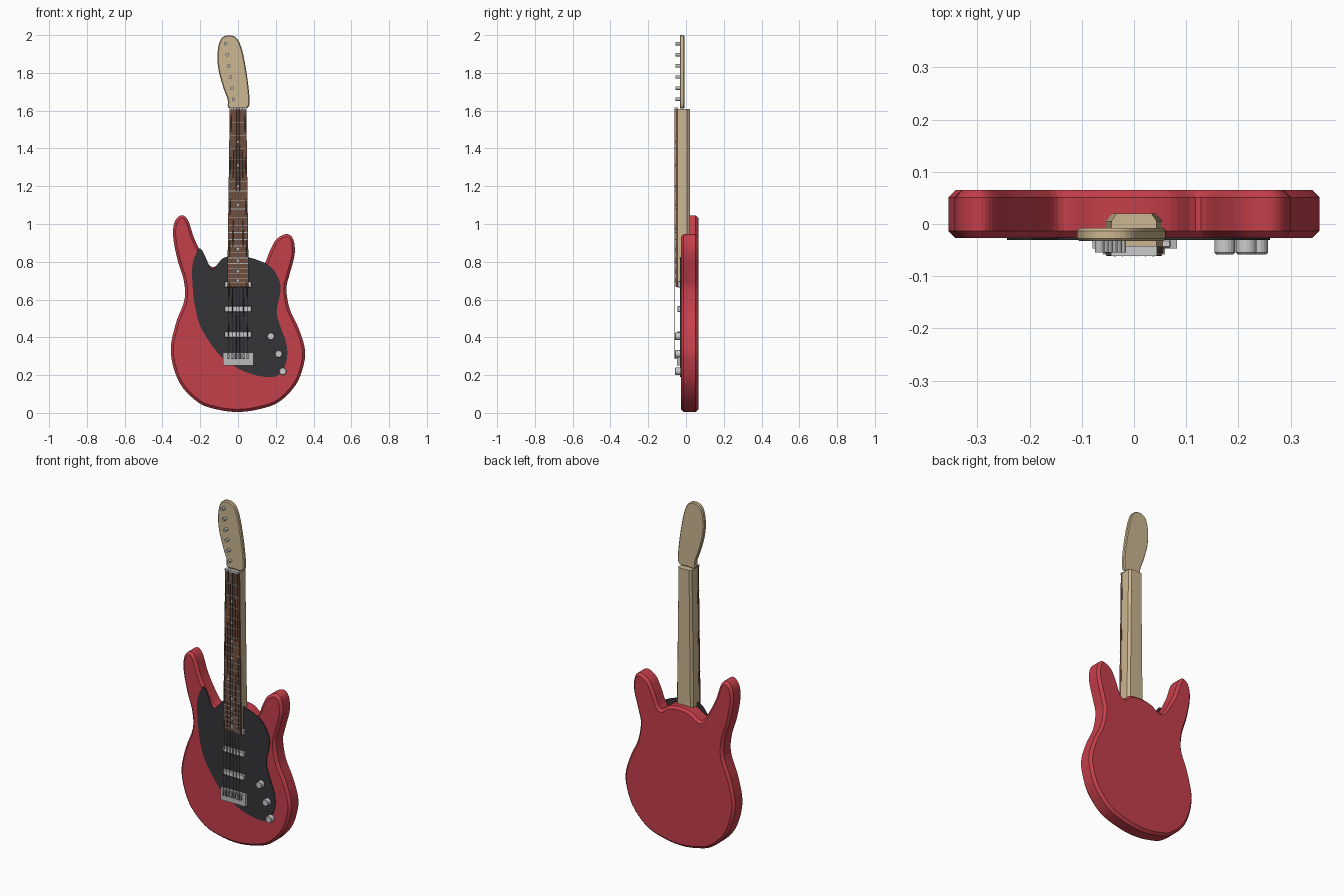
import bpy, bmesh, math
from mathutils import Vector, Matrix

if "Cube" in bpy.data.objects:
    bpy.data.objects.remove(bpy.data.objects["Cube"])


def material(name, r, g, b):
    m = bpy.data.materials.new(name)
    m.diffuse_color = (r, g, b, 1)
    m.use_nodes = True
    m.node_tree.nodes["Principled BSDF"].inputs["Base Color"].default_value = m.diffuse_color
    return m


RED = material("red_paint", 0.56, 0.05, 0.07)
BLACK = material("black_plastic", 0.035, 0.035, 0.04)
MAPLE = material("pale_wood", 0.6, 0.47, 0.28)
BROWN = material("dark_wood", 0.16, 0.07, 0.04)
WHITE = material("white_plastic", 0.8, 0.8, 0.78)
METAL = material("metal", 0.5, 0.5, 0.5)
STEEL = material("dark_steel", 0.12, 0.12, 0.13)


def finish(bm, name, mat, bevel=0):
    bmesh.ops.recalc_face_normals(bm, faces=bm.faces)
    me = bpy.data.meshes.new(name)
    bm.to_mesh(me)
    bm.free()
    ob = bpy.data.objects.new(name, me)
    bpy.context.collection.objects.link(ob)
    me.materials.append(mat)
    if bevel:
        b = ob.modifiers.new("edge", 'BEVEL')
        b.width, b.segments, b.limit_method = bevel, 1, 'ANGLE'
        b.angle_limit = math.radians(50)
    return ob


def smooth_loop(pts, steps=5):
    """Closed Catmull-Rom curve through the outline points."""
    out, n = [], len(pts)
    for i in range(n):
        a, b, c, d = (Vector(pts[(i + k) % n]) for k in (-1, 0, 1, 2))
        for s in range(steps):
            t = s / steps
            out.append(0.5 * (2 * b + (c - a) * t + (2 * a - 5 * b + 4 * c - d) * t * t
                              + (3 * b - a - 3 * c + d) * t ** 3))
    return out


def plate(name, outline, y0, y1, mat, bevel=0):
    """Flat outline in x,z given thickness along y."""
    bm = bmesh.new()
    f = bm.faces.new([bm.verts.new((p[0], y0, p[1])) for p in outline])
    g = bmesh.ops.extrude_face_region(bm, geom=[f])
    bmesh.ops.translate(bm, vec=(0, y1 - y0, 0),
                        verts=[v for v in g['geom'] if isinstance(v, bmesh.types.BMVert)])
    return finish(bm, name, mat, bevel)


def box(name, x0, x1, y0, y1, z0, z1, mat, bevel=0):
    return plate(name, [(x0, z0), (x1, z0), (x1, z1), (x0, z1)], y0, y1, mat, bevel)


def rod(name, a, b, r, mat, sides=12, bevel=0):
    a, b = Vector(a), Vector(b)
    d = b - a
    m = Matrix.Translation((a + b) / 2) @ d.to_track_quat('Z', 'Y').to_matrix().to_4x4()
    bm = bmesh.new()
    bmesh.ops.create_cone(bm, cap_ends=True, segments=sides, radius1=r, radius2=r,
                          depth=d.length, matrix=m)
    return finish(bm, name, mat, bevel)


# Body with two horns
body = [(0, 0.005), (-0.11, 0.018), (-0.21, 0.055), (-0.31, 0.16), (-0.356, 0.32), (-0.33, 0.47),
        (-0.283, 0.6), (-0.288, 0.705), (-0.32, 0.81), (-0.343, 0.93), (-0.336, 1.01),
        (-0.30, 1.046), (-0.265, 1.02), (-0.23, 0.92), (-0.177, 0.82), (-0.135, 0.772),
        (-0.07, 0.805), (0, 0.815), (0.07, 0.805), (0.128, 0.772), (0.172, 0.865),
        (0.204, 0.92), (0.257, 0.947), (0.292, 0.92), (0.30, 0.84), (0.272, 0.73),
        (0.256, 0.655), (0.274, 0.55), (0.32, 0.45), (0.352, 0.35), (0.351, 0.27),
        (0.31, 0.155), (0.22, 0.06), (0.114, 0.02)]
plate("body", smooth_loop(body), -0.027, 0.065, RED, 0.014)

# Pickguard
guard = [(-0.21, 0.865), (-0.24, 0.79), (-0.241, 0.68), (-0.225, 0.55), (-0.19, 0.44),
         (-0.1, 0.31), (0.01, 0.23), (0.125, 0.193), (0.21, 0.198), (0.255, 0.27),
         (0.257, 0.362), (0.22, 0.47), (0.205, 0.54), (0.222, 0.627), (0.222, 0.69),
         (0.177, 0.77), (0.087, 0.815), (0, 0.83), (-0.077, 0.82), (-0.135, 0.762),
         (-0.17, 0.82), (-0.19, 0.86)]
plate("pickguard", smooth_loop(guard), -0.031, -0.026, BLACK)

# Tapered neck with a faceted back
BOTTOM, TOP = 0.667, 1.61


def half_width(z):
    return 0.056 + (0.043 - 0.056) * (z - BOTTOM) / (TOP - BOTTOM)


bm = bmesh.new()
rings = []
for z in (BOTTOM, TOP):
    w = half_width(z)
    rings.append([bm.verts.new((x * w, y, z)) for x, y in
                  ((-1, -0.043), (1, -0.043), (1, 0.006), (0.78, 0.02), (-0.78, 0.02), (-1, 0.006))])
for i in range(6):
    j = (i + 1) % 6
    bm.faces.new((rings[0][i], rings[0][j], rings[1][j], rings[1][i]))
bm.faces.new(rings[0])
bm.faces.new(rings[1])
finish(bm, "neck", MAPLE)

# Fretboard, nut, frets and position dots
wb, wt = half_width(BOTTOM) + 0.001, half_width(TOP) + 0.001
plate("fretboard", [(-wb, BOTTOM), (wb, BOTTOM), (wt, TOP), (-wt, TOP)], -0.056, -0.043, BROWN)
box("nut", -wt, wt, -0.061, -0.042, TOP - 0.004, TOP + 0.006, WHITE)


def fret_z(n):
    return TOP - 1.31 * (1 - 2 ** (-n / 12))


for n in range(1, 22):
    w, z = half_width(fret_z(n)), fret_z(n)
    box("fret", -w, w, -0.0585, -0.055, z - 0.002, z + 0.002, METAL)
for n in (3, 5, 7, 9, 12, 15, 17, 19, 21):
    z = (fret_z(n) + fret_z(n - 1)) / 2
    for x in ((-0.025, 0.025) if n == 12 else (0,)):
        rod("fret_dot", (x, -0.055, z), (x, -0.057, z), 0.0065, WHITE)

# Headstock and tuning posts
head = [(-0.05, 1.615), (0, 1.613), (0.05, 1.615), (0.061, 1.66), (0.047, 1.79), (0.022, 1.92),
        (-0.008, 1.985), (-0.055, 1.999), (-0.093, 1.975), (-0.109, 1.9), (-0.103, 1.815),
        (-0.077, 1.72), (-0.055, 1.66)]
plate("headstock", smooth_loop(head), -0.033, -0.008, MAPLE, 0.005)
for i in range(6):
    x, z = -0.024 - 0.0084 * i, 1.66 + 0.059 * i
    rod("tuning_post", (x, -0.03, z), (x, -0.055, z), 0.009, METAL)

# Pickups
for z in (0.415, 0.55, 0.68):
    box("pickup", -0.071, 0.071, -0.046, -0.03, z - 0.016, z + 0.016, WHITE, 0.003)

# Bridge and strings
box("bridge", -0.08, 0.082, -0.047, -0.026, 0.25, 0.32, METAL)
for i in range(6):
    s = i / 2.5 - 1
    box("saddle", s * 0.052 - 0.007, s * 0.052 + 0.007, -0.058, -0.046, 0.285, 0.315, METAL)
    rod("string", (s * 0.052, -0.06, 0.285), (s * 0.036, -0.0605, TOP + 0.004), 0.0016, STEEL, 6)

# Control knobs
for x, z in ((0.174, 0.405), (0.215, 0.312), (0.237, 0.22)):
    rod("knob", (x, -0.026, z), (x, -0.058, z), 0.02, WHITE, 20, 0.003)
